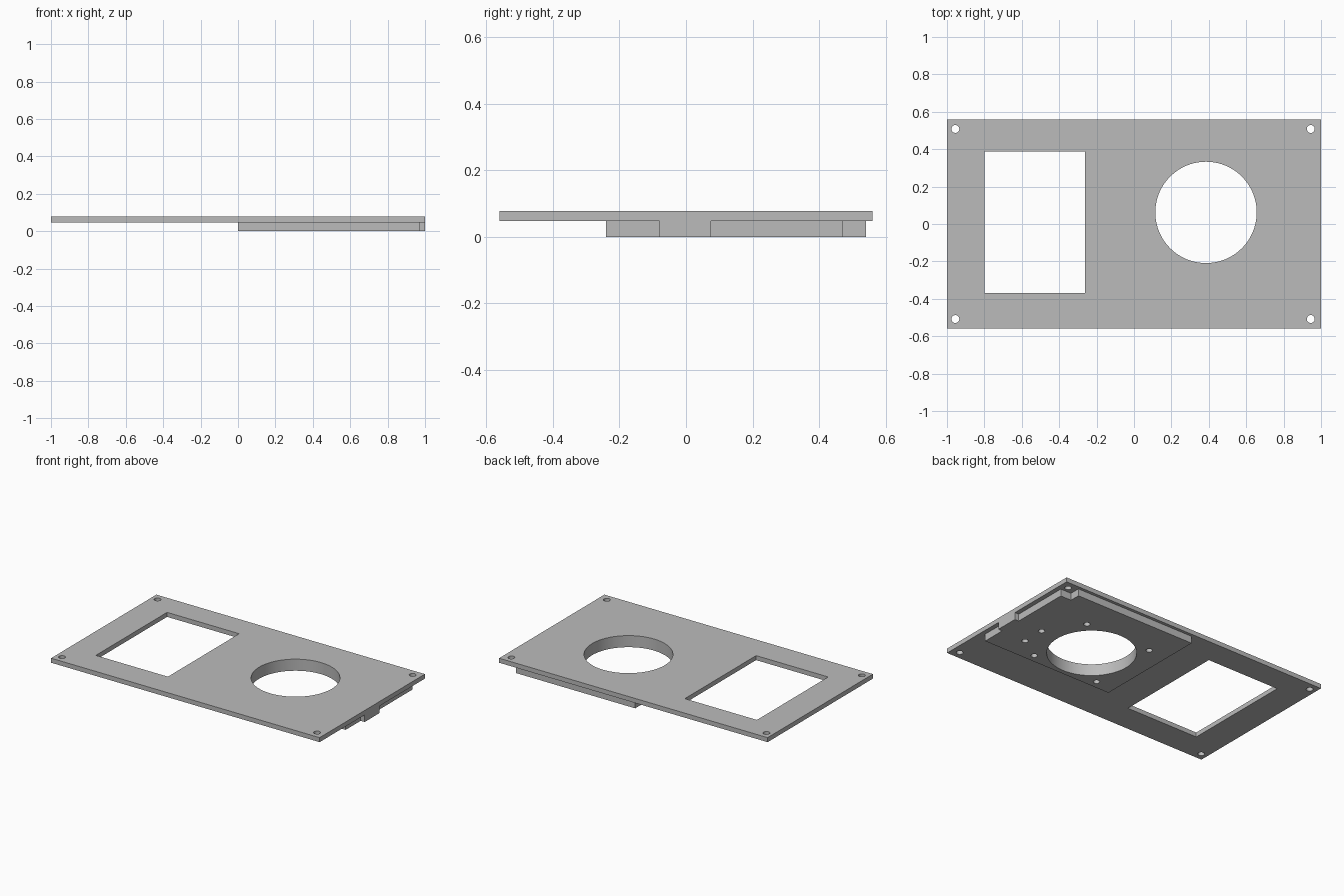
import bpy
import bmesh
from mathutils import Matrix, Vector

cube = bpy.data.objects.get("Cube")
if cube:
    bpy.data.objects.remove(cube, do_unlink=True)

SEAT = 0.0475     # underside of the plate
TOP = 0.078       # upper face of the plate
BORE = (0.385, 0.062)

grey = bpy.data.materials.new("grey")
grey.use_nodes = True
colour = (0.5, 0.5, 0.5, 1)
grey.diffuse_color = colour
grey.node_tree.nodes["Principled BSDF"].inputs["Base Color"].default_value = colour


def make_object(name, bm):
    bmesh.ops.recalc_face_normals(bm, faces=bm.faces)
    mesh = bpy.data.meshes.new(name)
    bm.to_mesh(mesh)
    bm.free()
    mesh.materials.append(grey)
    obj = bpy.data.objects.new(name, mesh)
    bpy.context.scene.collection.objects.link(obj)
    return obj


def add_prism(bm, outline, z0, z1):
    face = bm.faces.new([bm.verts.new((x, y, z0)) for x, y in outline])
    result = bmesh.ops.extrude_face_region(bm, geom=[face])
    verts = [g for g in result["geom"] if isinstance(g, bmesh.types.BMVert)]
    bmesh.ops.translate(bm, verts=verts, vec=Vector((0, 0, z1 - z0)))


def box_outline(x0, x1, y0, y1):
    return [(x0, y0), (x1, y0), (x1, y1), (x0, y1)]


def add_drill(bm, x, y, radius, z0, z1, sides=32):
    bmesh.ops.create_cone(bm, cap_ends=True, segments=sides, radius1=radius,
                          radius2=radius, depth=z1 - z0,
                          matrix=Matrix.Translation((x, y, (z0 + z1) / 2)))


def combine(target, tool, operation):
    mod = target.modifiers.new(operation.lower(), "BOOLEAN")
    mod.operation = operation
    mod.solver = "EXACT"
    mod.object = tool
    tool.hide_render = True
    bpy.context.view_layer.objects.active = target
    bpy.ops.object.modifier_apply(modifier=mod.name)
    bpy.data.objects.remove(tool, do_unlink=True)


# Thin rectangular plate
bm = bmesh.new()
add_prism(bm, box_outline(-1, 1, -0.56, 0.56), SEAT, TOP)
plate = make_object("mounting_plate", bm)

# Raised pad underneath, with an edge tab and a corner relief
bm = bmesh.new()
pad_outline = [(0, -0.24), (0.97, -0.24), (0.97, -0.08), (1, -0.08),
               (1, 0.075), (0.97, 0.075), (0.97, 0.47), (0.89, 0.47),
               (0.89, 0.54), (0, 0.54)]
add_prism(bm, pad_outline, 0, SEAT)
combine(plate, make_object("lower_pad", bm), "UNION")

# Rectangular window, large bore, corner holes and blind holes
bm = bmesh.new()
add_prism(bm, box_outline(-0.8, -0.263, -0.37, 0.388), -0.1, 0.2)
add_drill(bm, *BORE, 0.271, -0.1, 0.2, sides=96)
for x in (-0.955, 0.945):
    for y in (-0.508, 0.508):
        add_drill(bm, x, y, 0.021, -0.1, 0.2)
for sx in (-1, 1):
    for sy in (-1, 1):
        add_drill(bm, BORE[0] + sx * 0.245, BORE[1] + sy * 0.247,
                  0.02, -0.1, SEAT)
for y in (-0.085, 0.07):
    add_drill(bm, 0.786, y, 0.02, -0.1, SEAT)
combine(plate, make_object("hole_cutters", bm), "DIFFERENCE")

# Smooth bores with crisp edges
bpy.ops.object.select_all(action="DESELECT")
plate.select_set(True)
bpy.context.view_layer.objects.active = plate
bpy.ops.object.shade_smooth_by_angle()
